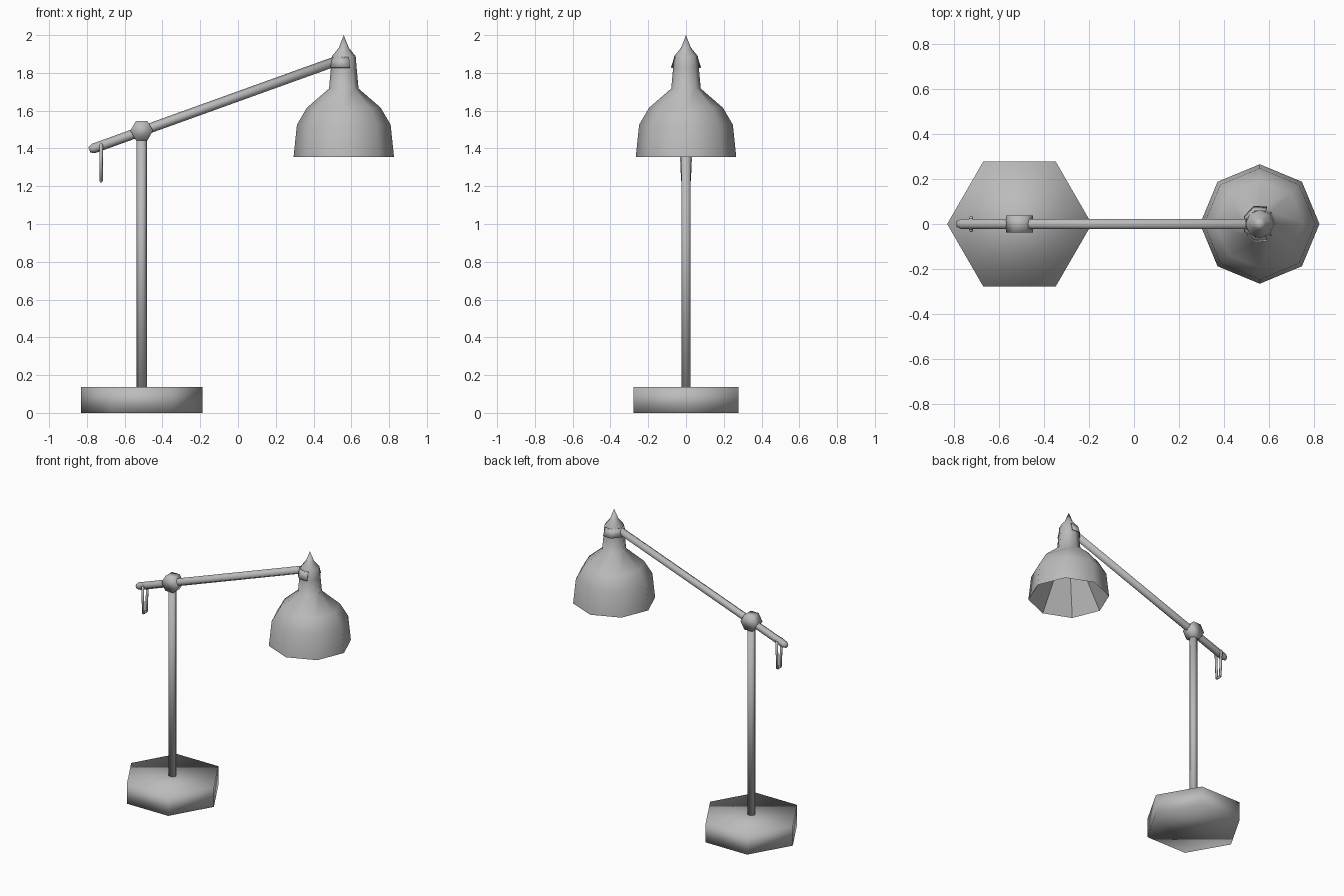
import bpy
import bmesh
from math import cos, sin, radians, tau
from mathutils import Vector

cube = bpy.data.objects.get("Cube")
if cube:
    bpy.data.objects.remove(cube, do_unlink=True)

grey = bpy.data.materials.new("plain grey")
grey.use_nodes = True
colour = (0.5, 0.5, 0.5, 1)
grey.diffuse_color = colour
grey.node_tree.nodes["Principled BSDF"].inputs["Base Color"].default_value = colour


def finish(name, bm, smooth=True, recalc=True):
    if recalc:
        bmesh.ops.recalc_face_normals(bm, faces=bm.faces)
    for face in bm.faces:
        face.smooth = smooth
    mesh = bpy.data.meshes.new(name)
    bm.to_mesh(mesh)
    bm.free()
    mesh.materials.append(grey)
    obj = bpy.data.objects.new(name, mesh)
    bpy.context.collection.objects.link(obj)
    return obj


def loft(bm, rings):
    """Skin neighbouring closed rings with quads."""
    for low, high in zip(rings, rings[1:]):
        n = len(low)
        for i in range(n):
            j = (i + 1) % n
            bm.faces.new((low[i], low[j], high[j], high[i]))


def rod(name, start, end, radius, sides=6, taper=0.0, up=(1, 0, 0), smooth=True):
    """Prism between two points, one corner toward 'up', optional tapered start."""
    start, end = Vector(start), Vector(end)
    axis = (end - start).normalized()
    u = Vector(up)
    u = (u - axis * u.dot(axis)).normalized()
    v = axis.cross(u)
    stations = [(start, radius), (end, radius)]
    if taper:
        stations = [(start, radius * 0.55), (start + axis * taper, radius), (end, radius)]
    bm = bmesh.new()
    rings = [[bm.verts.new(c + r * (u * cos(tau * i / sides) + v * sin(tau * i / sides)))
              for i in range(sides)] for c, r in stations]
    loft(bm, rings)
    bm.faces.new(rings[0])
    bm.faces.new(rings[-1])
    return finish(name, bm, smooth)


def lathe(name, x, profile, sides=8, smooth=True, tip=None, inward=False):
    """Faceted turning about a vertical axis, closed at the top by a tip if given."""
    bm = bmesh.new()
    rings = [[bm.verts.new((x + r * cos(tau * i / sides), r * sin(tau * i / sides), z))
              for i in range(sides)] for r, z in profile]
    loft(bm, rings)
    if tip:
        top = bm.verts.new((x, 0, tip))
        for i in range(sides):
            bm.faces.new((rings[-1][i], rings[-1][(i + 1) % sides], top))
    if inward:
        bmesh.ops.reverse_faces(bm, faces=bm.faces)
    return finish(name, bm, smooth, recalc=False)


POST_X, SHADE_X = -0.51, 0.56

# Stand
rod("base", (POST_X, 0, 0), (POST_X, 0, 0.137), 0.322)
rod("post", (POST_X, 0, 0.13), (POST_X, 0, 1.48), 0.027)
rod("pivot_joint", (POST_X, -0.037, 1.494), (POST_X, 0.037, 1.494), 0.06)

# Tilted arm with a blunt tail
rod("arm", (-0.787, 0, 1.392), (0.53, 0, 1.866), 0.026, taper=0.022, up=(0, 0, 1))

# Hanging pull loop
LOOP_X = -0.725
corners = [(LOOP_X, -0.027, 1.42), (LOOP_X, -0.018, 1.228),
           (LOOP_X, 0.018, 1.228), (LOOP_X, 0.027, 1.42)]
for i, part in enumerate(("front", "bottom", "back", "top")):
    rod("pull_loop_" + part, corners[i], corners[(i + 1) % 4], 0.009)

# Lamp shade: outer bell with pointed finial
lathe("shade", SHADE_X,
      [(0.266, 1.355), (0.248, 1.526), (0.195, 1.616), (0.078, 1.717),
       (0.068, 1.828), (0.063, 1.888), (0.027, 1.932)], tip=2.0)
# Faceted lining seen from beneath
lathe("shade_lining", SHADE_X, [(0.265, 1.355), (0.07, 1.7)],
      smooth=False, tip=1.705, inward=True)

# Partial flared collar where the arm meets the neck
bm = bmesh.new()
rows = []
for rx, ry, z in ((0.077, 0.086, 1.828), (0.066, 0.066, 1.885)):
    rows.append([bm.verts.new((SHADE_X + rx * cos(radians(a)), ry * sin(radians(a)), z))
                 for a in range(65, 296, 46)])
for i in range(len(rows[0]) - 1):
    bm.faces.new((rows[0][i], rows[0][i + 1], rows[1][i + 1], rows[1][i]))
collar = finish("neck_collar", bm, recalc=False)
thick = collar.modifiers.new("thickness", "SOLIDIFY")
thick.thickness = 0.004
